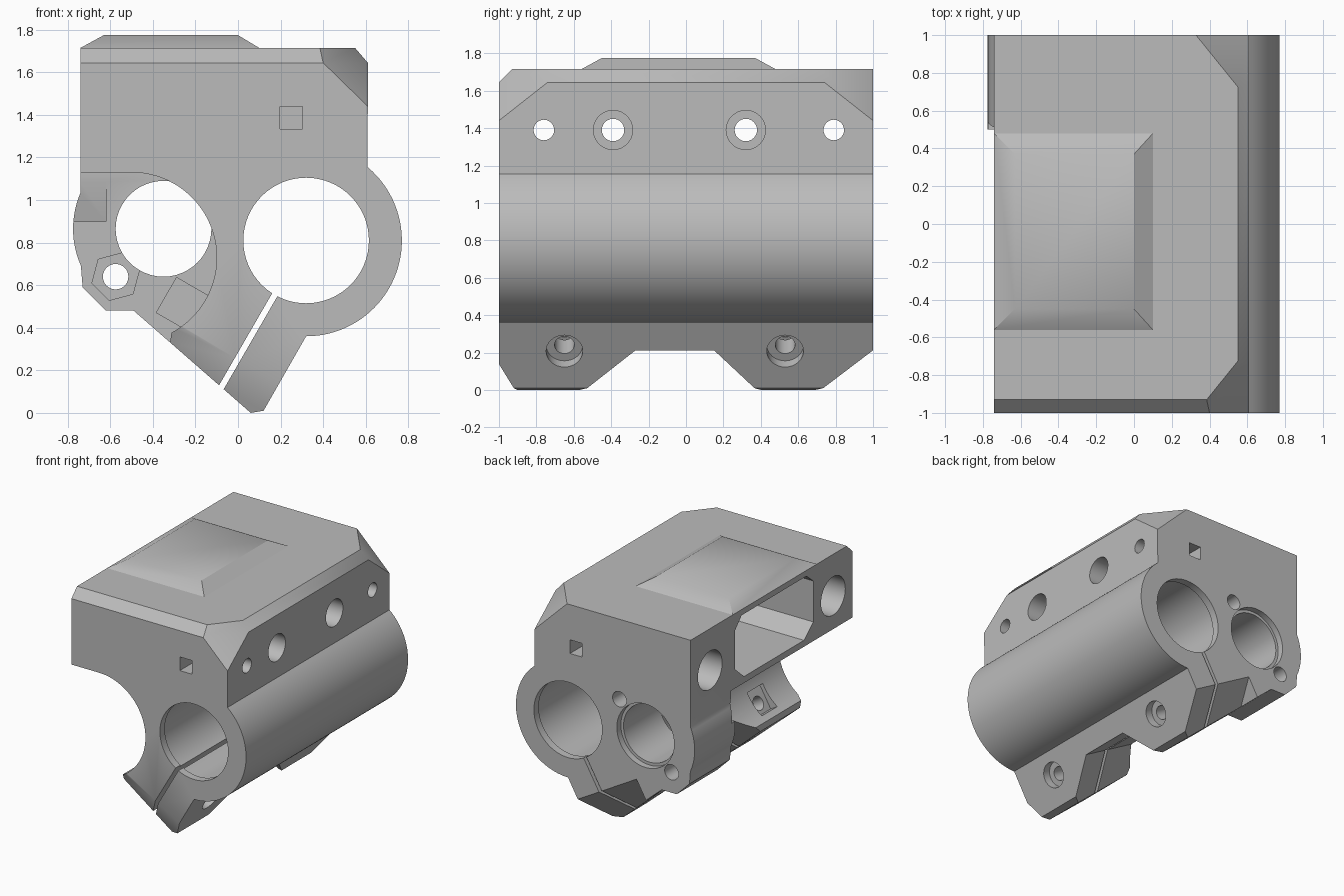
import bpy, bmesh, math
from mathutils import Vector

cube = bpy.data.objects.get("Cube")
if cube:
    bpy.data.objects.remove(cube, do_unlink=True)

X, Y, Z = Vector((1, 0, 0)), Vector((0, 1, 0)), Vector((0, 0, 1))
FRONT = (X, Z, Y)
SIDE = (Y, Z, X)
BORE = (0.32, 0.81)
NUT = (-0.35, 0.865)
# Clamp axes: down the clamp ears, and across the slit
DOWN = Vector((-0.5, 0, -0.866))
ACROSS = Vector((-0.866, 0, 0.5))
ORIGIN = Vector((BORE[0], 0, BORE[1]))

grey = bpy.data.materials.new("plastic grey")
grey.use_nodes = True
colour = (0.5, 0.5, 0.5, 1)
grey.diffuse_color = colour
grey.node_tree.nodes["Principled BSDF"].inputs["Base Color"].default_value = colour


def arc(centre, r, a0, a1, n):
    """Points along an arc, angles in degrees."""
    out = []
    for i in range(n + 1):
        a = math.radians(a0 + (a1 - a0) * i / n)
        out.append((centre[0] + r * math.cos(a), centre[1] + r * math.sin(a)))
    return out


def circle(centre, r, n=48, turn=0):
    return arc(centre, r, turn, turn + 360, n)[:-1]


def rect(a0, a1, b0, b1):
    return [(a0, b0), (a1, b0), (a1, b1), (a0, b1)]


def prism(name, pts, axes, lo, hi, origin=Vector(), planes=()):
    """Extrude a profile along the third axis, then trim by planes."""
    u, v, w = axes
    bm = bmesh.new()
    ends = [[bm.verts.new(origin + u * a + v * b + w * c) for a, b in pts] for c in (lo, hi)]
    bm.faces.new(ends[0])
    bm.faces.new(ends[1])
    for i in range(len(pts)):
        j = (i + 1) % len(pts)
        bm.faces.new((ends[0][i], ends[0][j], ends[1][j], ends[1][i]))
    bmesh.ops.recalc_face_normals(bm, faces=bm.faces)
    for co, no in planes:
        cut = bmesh.ops.bisect_plane(bm, geom=bm.verts[:] + bm.edges[:] + bm.faces[:],
                                     plane_co=co, plane_no=no, clear_outer=True)
        edges = [e for e in cut["geom_cut"] if isinstance(e, bmesh.types.BMEdge)]
        bmesh.ops.contextual_create(bm, geom=edges)
    bmesh.ops.recalc_face_normals(bm, faces=bm.faces)
    mesh = bpy.data.meshes.new(name)
    bm.to_mesh(mesh)
    bm.free()
    mesh.materials.append(grey)
    ob = bpy.data.objects.new(name, mesh)
    bpy.context.scene.collection.objects.link(ob)
    return ob


# Main body: one outline with block, bore shell, clamp ears and nut housing
outline = [(-0.74, 1.715), (0.55, 1.715), (0.61, 1.645)]
outline += arc(BORE, 0.45, 50, -90, 40)
outline += [(0.12, 0.01), (0.06, 0), (-0.49, 0.48), (-0.62, 0.48), (-0.73, 0.59)]
outline += arc(NUT, 0.425, 204, 156.5, 14)
trims = [((0, -1, 1.645), (0, -1, 1))]
trims += [((0.61, s, 1.44), (0.976, 0.788 * s, 1)) for s in (-1, 1)]
body = prism("carriage_body", outline, FRONT, -1, 1, planes=trims)


def cut(pts, axes, lo, hi, origin=Vector()):
    """Subtract a prism from the body."""
    tool = prism("cutter", pts, axes, lo, hi, origin)
    tool.hide_render = True
    mod = body.modifiers.new("cut", "BOOLEAN")
    mod.operation = "DIFFERENCE"
    mod.solver = "EXACT"
    mod.object = tool
    bpy.context.view_layer.objects.active = body
    bpy.ops.object.modifier_apply(modifier=mod.name)
    bpy.data.objects.remove(tool, do_unlink=True)


# Large bore with a slightly wider middle, and the clamp slit
cut(circle(BORE, 0.295, 64), FRONT, -1.1, 1.1)
cut(circle(BORE, 0.312, 64), FRONT, -0.94, 0.94)
cut(rect(0.2, 1, -0.014, 0.014), (DOWN, ACROSS, Y), -1.1, 1.1, ORIGIN)

# Open pocket on the left, stopping at the back plate
pocket = arc((-0.5, 0.73), 0.4, 90, -62, 36) + [(-0.34, 0.2), (-1, 0.2), (-1, 1.13)]
cut(pocket, FRONT, -1.1, 0.5)

# Sloped relief where the pocket ceiling meets the back plate
cut([(0.4, 0.9), (0.54, 0.9), (0.49, 1.13), (0.4, 1.13)], SIDE, -0.9, -0.62)

# Gaps between the clamp ears
ear_gaps = [
    [(-1.1, 0.46), (-1, 0.645), (-0.89, 0.85), (-0.89, 1), (-1.1, 1)],
    [(-0.27, 0.56), (0.15, 0.56), (0.41, 0.84), (0.41, 1), (-0.58, 1), (-0.58, 0.84)],
    [(0.68, 0.84), (1, 0.56), (1.1, 0.47), (1.1, 1), (0.68, 1)],
]
for gap in ear_gaps:
    cut(gap, (Y, DOWN, ACROSS), -0.5, 0.36, ORIGIN)

# Clamp screws with counterbores and nut recesses
for y in (-0.65, 0.53):
    ear = (Y, DOWN, ACROSS)
    cut(circle((y, 0.565), 0.053, 24), ear, -0.4, 0.4, ORIGIN)
    cut(circle((y, 0.565), 0.098, 32), ear, -0.4, -0.16, ORIGIN)
    cut(rect(y - 0.095, y + 0.095, 0.455, 0.645), ear, 0.24, 0.44, ORIGIN)

# Lead nut hole with rim, its two screws and the hexagon recess
cut(circle(NUT, 0.225), FRONT, 0.4, 1.1)
cut(circle(NUT, 0.248), FRONT, 0.95, 1.1)
cut(circle((-0.575, 0.64), 0.06, 24), FRONT, 0.4, 1.1)
cut(circle((-0.125, 1.09), 0.06, 24), FRONT, 0.6, 1.1)
cut(circle((-0.575, 0.64), 0.115, 6, 15), FRONT, 0.4, 0.64)

# Belt chamber opening to the left
chamber = [(-0.515, 1.28), (-0.4, 1.18), (0.34, 1.18), (0.453, 1.28),
           (0.453, 1.58), (0.37, 1.67), (-0.43, 1.67), (-0.515, 1.6)]
cut(chamber, SIDE, -0.9, 0.02)

# Long side holes and the recessed screws of the right face
for y in (-0.76, 0.79):
    cut(circle((y, 1.39), 0.055, 24), SIDE, -0.9, 0.8)
for y in (-0.76, 0.76):
    cut(circle((y, 1.39), 0.15, 40), SIDE, -0.9, 0.1)
for y in (-0.39, 0.32):
    cut(circle((y, 1.39), 0.06, 24), SIDE, -0.1, 0.8)
    cut(circle((y, 1.39), 0.105, 32), SIDE, 0.45, 0.8)

# Square nut slots in the front and back faces
for lo, hi in ((-1.1, -0.7), (0.7, 1.1)):
    cut(rect(0.197, 0.303, 1.333, 1.44), FRONT, lo, hi)

# Low raised roof over the chamber
roof = prism("roof_pad", rect(-0.74, 0.1, -0.56, 0.48), (X, Y, Z), 1.715, 1.775)
for v in roof.data.vertices:
    if v.co.z > 1.75:
        v.co.x = -0.63 if v.co.x < 0 else 0
        v.co.y = -0.45 if v.co.y < 0 else 0.37

# Smooth curves, crisp edges
bpy.ops.object.select_all(action="DESELECT")
for ob in (body, roof):
    ob.select_set(True)
bpy.context.view_layer.objects.active = body
bpy.ops.object.shade_smooth_by_angle()
